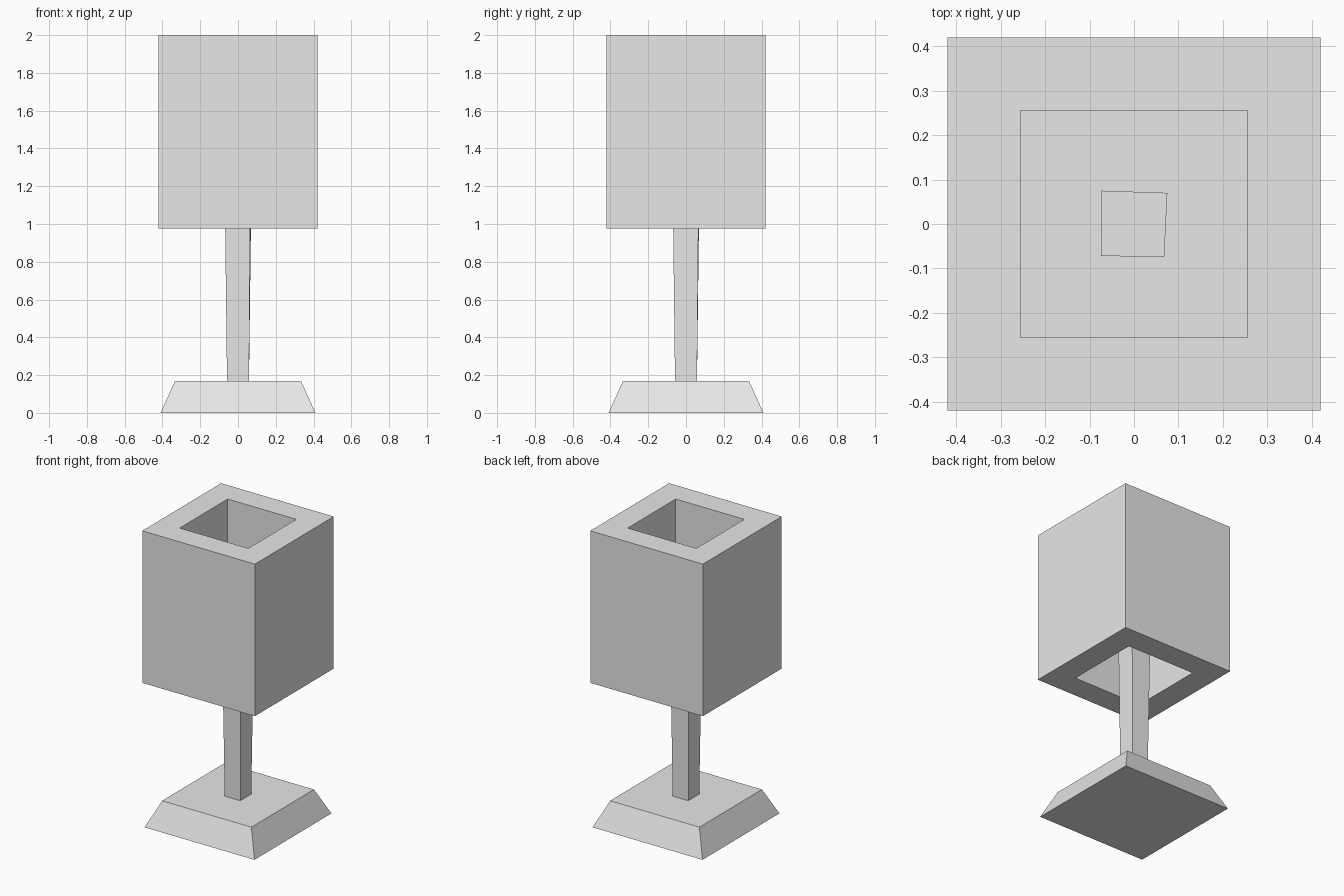
import bpy, bmesh

cube = bpy.data.objects.get("Cube")
if cube:
    bpy.data.objects.remove(cube, do_unlink=True)

grey = bpy.data.materials.new("plain_grey")
grey.use_nodes = True
color = (0.8, 0.8, 0.8, 1)
grey.diffuse_color = color
grey.node_tree.nodes["Principled BSDF"].inputs["Base Color"].default_value = color


def square(half):
    return [(-half, -half), (half, -half), (half, half), (-half, half)]


def loft(name, rings, closed=False):
    """Join four-sided rings of (corners, z); cap the ends, or close into a tube."""
    bm = bmesh.new()
    loops = [[bm.verts.new((x, y, z)) for x, y in corners] for corners, z in rings]
    pairs = list(zip(loops, loops[1:]))
    if closed:
        pairs.append((loops[-1], loops[0]))
    else:
        bm.faces.new(loops[0])
        bm.faces.new(loops[-1])
    for a, b in pairs:
        for i in range(4):
            j = (i + 1) % 4
            bm.faces.new((a[i], a[j], b[j], b[i]))
    bmesh.ops.recalc_face_normals(bm, faces=bm.faces)
    mesh = bpy.data.meshes.new(name)
    bm.to_mesh(mesh)
    bm.free()
    mesh.materials.append(grey)
    obj = bpy.data.objects.new(name, mesh)
    bpy.context.collection.objects.link(obj)
    return obj


# Flared foot
loft("base", [(square(0.41), 0), (square(0.333), 0.17)])

# Slightly uneven post, widening up into the shade
post_top = [(-0.074, -0.072), (0.068, -0.074), (0.075, 0.07), (-0.074, 0.075)]
loft("post", [(square(0.058), 0.16), (post_top, 1.5)])

# Thick square shade, open at both ends
outer, inner = square(0.42), square(0.256)
low, high = 0.975, 2
loft("shade", [(outer, low), (outer, high), (inner, high), (inner, low)], closed=True)
